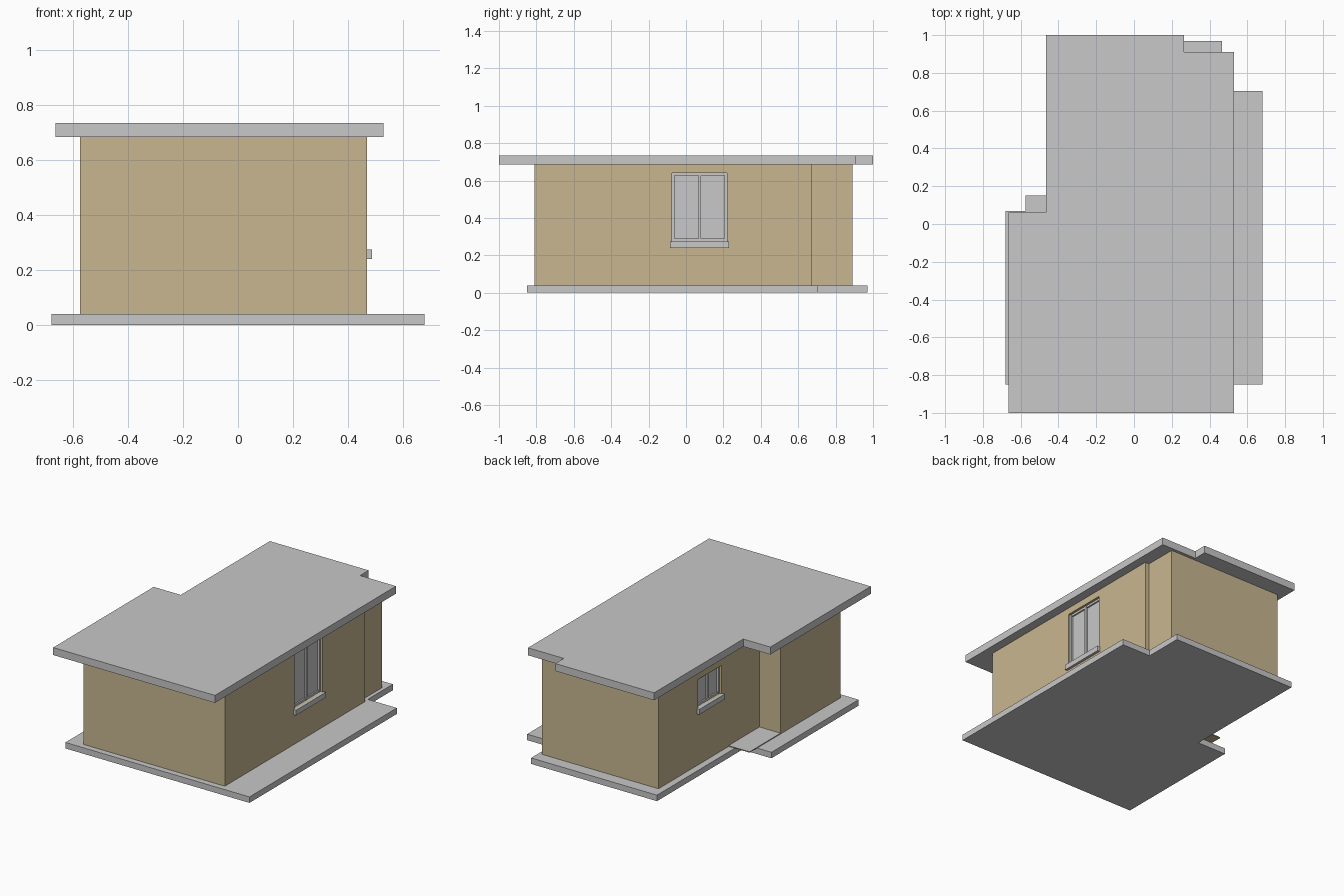
import bpy
import bmesh

cube = bpy.data.objects.get("Cube")
if cube:
    bpy.data.objects.remove(cube, do_unlink=True)


def make_material(name, rgb):
    mat = bpy.data.materials.new(name)
    mat.use_nodes = True
    mat.diffuse_color = (*rgb, 1)
    mat.node_tree.nodes["Principled BSDF"].inputs["Base Color"].default_value = (*rgb, 1)
    return mat


GREY = make_material("concrete_grey", (0.58, 0.58, 0.58))
TAN = make_material("wall_tan", (0.58, 0.47, 0.28))


def prism(name, outline, z0, z1, mat):
    """Extrude a plan outline between two heights."""
    bm = bmesh.new()
    base = bm.faces.new([bm.verts.new((x, y, z0)) for x, y in outline])
    top = bmesh.ops.extrude_face_region(bm, geom=[base])["geom"]
    moved = [v for v in top if isinstance(v, bmesh.types.BMVert)]
    bmesh.ops.translate(bm, verts=moved, vec=(0, 0, z1 - z0))
    bmesh.ops.recalc_face_normals(bm, faces=bm.faces)
    mesh = bpy.data.meshes.new(name)
    bm.to_mesh(mesh)
    bm.free()
    mesh.materials.append(mat)
    obj = bpy.data.objects.new(name, mesh)
    bpy.context.collection.objects.link(obj)
    return obj


def box(name, xs, ys, zs, mat=GREY):
    x0, x1 = sorted(xs)
    y0, y1 = ys
    return prism(name, [(x0, y0), (x1, y0), (x1, y1), (x0, y1)], *zs, mat)


# Stepped foundation slab, walls and overhanging flat roof
prism("foundation_slab", [(-.68, -.85), (.68, -.85), (.68, .705), (.465, .705),
                          (.465, .97), (-.465, .97), (-.465, .07), (-.68, .07)], 0, .04, GREY)
walls = prism("walls", [(-.575, -.81), (.47, -.81), (.47, .67), (.44, .67),
                        (.44, .89), (-.42, .89), (-.42, -.175), (-.575, -.175)], .04, .685, TAN)
prism("roof", [(-.665, -1), (.53, -1), (.53, .91), (.265, .91),
               (.265, 1), (-.465, 1), (-.465, .06), (-.665, .06)], .685, .735, GREY)

# Thin entrance landing: grey on top, tan below
landing = box("entrance_landing", (-.575, -.42), (-.175, .15), (.04, .046), TAN)
landing.data.materials.append(GREY)
for face in landing.data.polygons:
    face.material_index = int(face.normal.z > .5)


def window(name, wall_x, side, y0, y1, z0, z1):
    """Recessed two-sash window with a projecting sill; side is +1 or -1 along x."""
    def at(depth):
        return wall_x - side * depth

    # Cut the recess
    cutter = box(name + "_cutter", (at(.035), at(-.05)), (y0, y1), (z0, z1))
    cutter.hide_render = True
    cut = walls.modifiers.new("recess", "BOOLEAN")
    cut.operation = "DIFFERENCE"
    cut.solver = "EXACT"
    cut.object = cutter
    with bpy.context.temp_override(object=walls, active_object=walls):
        bpy.ops.object.modifier_apply(modifier=cut.name)
    bpy.data.objects.remove(cutter, do_unlink=True)

    # Glazing, frame and sill
    bar = .014
    mid = (y0 + y1) / 2
    box(name + "_panes", (at(.036), at(.026)), (y0, y1), (z0, z1))
    for part, y in (("near_jamb", y0), ("mullion", mid - bar / 2), ("far_jamb", y1 - bar)):
        box(f"{name}_{part}", (at(.03), at(.014)), (y, y + bar), (z0, z1))
    for part, z in (("bottom_rail", z0), ("top_rail", z1 - bar)):
        box(f"{name}_{part}", (at(.03), at(.016)), (y0, y1), (z, z + bar))
    box(name + "_sill", (at(.03), at(-.018)), (y0 - .01, y1 + .01), (z0 - .035, z0))


window("large_window", .47, 1, -.075, .22, .275, .64)
window("small_window", -.42, -1, .225, .475, .42, .61)
